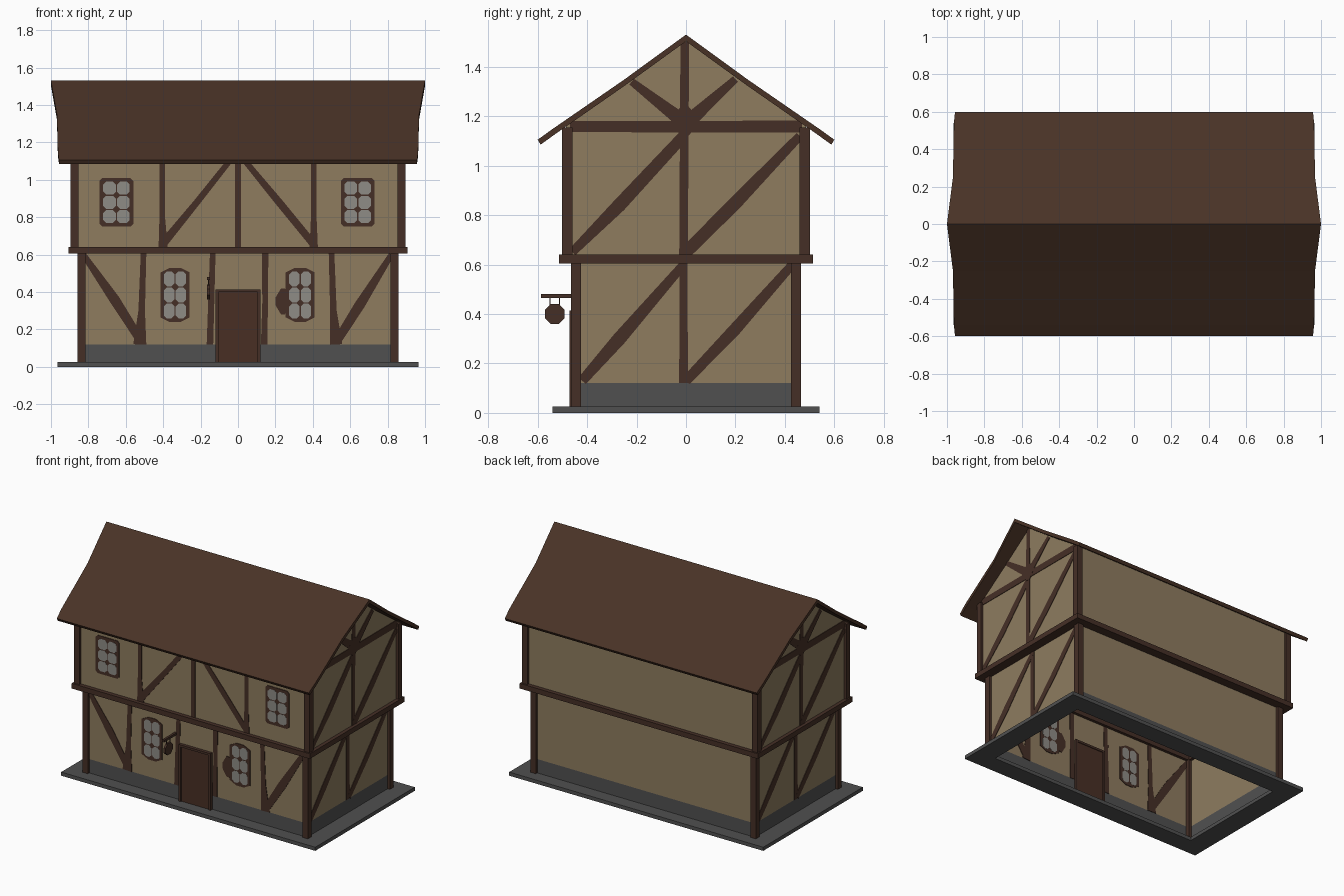
import bpy, bmesh, math
from mathutils import Vector

if "Cube" in bpy.data.objects:
    bpy.data.objects.remove(bpy.data.objects["Cube"])


def material(name, r, g, b):
    lin = lambda c: ((c / 255 + 0.055) / 1.055) ** 2.4
    m = bpy.data.materials.new(name)
    m.diffuse_color = (lin(r), lin(g), lin(b), 1)
    m.use_nodes = True
    m.node_tree.nodes["Principled BSDF"].inputs["Base Color"].default_value = m.diffuse_color
    return m


PLASTER = material("plaster", 142, 124, 95)
TIMBER = material("timber", 69, 47, 38)
ROOF = material("roof_brown", 73, 50, 38)
STONE = material("stone", 80, 80, 80)
GLASS = material("window_glass", 142, 140, 134)
DOOR = material("door_wood", 72, 47, 36)


def finish(name, bm, *mats):
    me = bpy.data.meshes.new(name)
    bm.to_mesh(me)
    bm.free()
    for m in mats:
        me.materials.append(m)
    ob = bpy.data.objects.new(name, me)
    bpy.context.collection.objects.link(ob)
    return ob


def box(bm, x0, x1, y0, y1, z0, z1):
    vs = bmesh.ops.create_cube(bm, size=1)["verts"]
    for v in vs:
        v.co = ((x0 + x1) / 2 + v.co.x * (x1 - x0),
                (y0 + y1) / 2 + v.co.y * (y1 - y0),
                (z0 + z1) / 2 + v.co.z * (z1 - z0))


def prism(bm, pts, place, w0, w1):
    """Extrude a 2D outline from depth w0 to w1 on a placed plane."""
    a = [bm.verts.new(place(u, v, w0)) for u, v in pts]
    b = [bm.verts.new(place(u, v, w1)) for u, v in pts]
    n = len(pts)
    faces = [bm.faces.new(a[::-1]), bm.faces.new(b)]
    faces += [bm.faces.new((a[i], a[(i + 1) % n], b[(i + 1) % n], b[i])) for i in range(n)]
    bmesh.ops.recalc_face_normals(bm, faces=faces)


def strip(*path):
    """Outline of a hand-hewn timber through (u, v, width) points."""
    d = (Vector(path[-1][:2]) - Vector(path[0][:2])).normalized()
    n = Vector((-d.y, d.x))
    left = [Vector(p[:2]) + n * p[2] / 2 for p in path]
    right = [Vector(p[:2]) - n * p[2] / 2 for p in path]
    return [tuple(p) for p in left + right[::-1]]


def chamfered(u0, u1, v0, v1, c, d):
    return [(u0 + c, v0), (u1 - c, v0), (u1, v0 + d), (u1, v1 - d),
            (u1 - c, v1), (u0 + c, v1), (u0, v1 - d), (u0, v0 + d)]


def ring(name, x, y, xi, yi, z0, z1, mat):
    """Rectangular frame with an open middle."""
    bm = bmesh.new()
    for s in (-1, 1):
        a, b = sorted((s * y, s * yi))
        box(bm, -x, x, a, b, z0, z1)
        a, b = sorted((s * x, s * xi))
        box(bm, a, b, -yi, yi, z0, z1)
    return finish(name, bm, mat)


def wall_tube(bm, x, y, heights):
    loops = [[bm.verts.new((sx * x, sy * y, z)) for sx, sy in ((-1, -1), (1, -1), (1, 1), (-1, 1))]
             for z in heights]
    for lo, hi in zip(loops, loops[1:]):
        for i in range(4):
            j = (i + 1) % 4
            bm.faces.new((lo[i], lo[j], hi[j], hi[i]))
    return loops


LX, LY, UX, UY = 0.84, 0.45, 0.88, 0.485

# Base kerb and jetty beams
ring("stone_base", 0.965, 0.54, 0.82, 0.41, 0, 0.025, STONE)
ring("jetty_beams", 0.905, 0.513, 0.82, 0.43, 0.605, 0.64, TIMBER)

# Ground floor walls with stone plinth
bm = bmesh.new()
wall_tube(bm, LX, LY, (0.02, 0.12, 0.62))
for f in bm.faces:
    f.material_index = 1 if f.calc_center_median().z < 0.12 else 0
finish("lower_walls", bm, PLASTER, STONE)

# Upper walls with gables
bm = bmesh.new()
top = wall_tube(bm, UX, UY, (0.62, 1.165))[-1]
for s, a, b in ((1, top[1], top[2]), (-1, top[3], top[0])):
    mid = [bm.verts.new((s * UX, s * y, z)) for y, z in ((0.25, 1.327), (0, 1.508), (-0.25, 1.327))]
    bm.faces.new([a, b] + mid)
finish("upper_walls", bm, PLASTER)

# Corner posts
for name, x, y, z0, z1 in (("lower_corner_posts", 0.857, 0.466, 0.02, 0.61),
                           ("upper_corner_posts", 0.896, 0.502, 0.63, 1.155)):
    bm = bmesh.new()
    for sx in (-1, 1):
        for sy in (-1, 1):
            cx, cy = sx * (x - 0.021), sy * (y - 0.021)
            box(bm, cx - 0.021, cx + 0.021, cy - 0.021, cy + 0.021, z0, z1)
    finish(name, bm, TIMBER)

# Bent, flared roof sheet: (y, z, half length) across the top, then back underneath
outer = [(0.6, 1.105, 0.957), (0.54, 1.148, 0.963), (0.25, 1.348, 0.968), (0, 1.53, 1.0)]
inner = [(0.588, 1.085, 0.957), (0.53, 1.127, 0.963), (0.25, 1.322, 0.968), (0, 1.503, 1.0)]
both = lambda half: [(-y, z, x) for y, z, x in half] + half[-2::-1]
bm = bmesh.new()
T = [[bm.verts.new((s * x, y, z)) for y, z, x in both(outer)] for s in (-1, 1)]
B = [[bm.verts.new((s * x, y, z)) for y, z, x in both(inner)] for s in (-1, 1)]
for i in range(6):
    bm.faces.new((T[0][i], T[1][i], T[1][i + 1], T[0][i + 1]))
    bm.faces.new((B[0][i], B[0][i + 1], B[1][i + 1], B[1][i]))
    for k in (0, 1):
        bm.faces.new((T[k][i], T[k][i + 1], B[k][i + 1], B[k][i]))
for i in (0, 6):
    bm.faces.new((T[0][i], T[1][i], B[1][i], B[0][i]))
bmesh.ops.recalc_face_normals(bm, faces=bm.faces)
finish("roof", bm, ROOF)

# Front timbers
low_front = lambda u, v, w: (u, -LY - w, v)
up_front = lambda u, v, w: (u, -UY - w, v)
low = [strip((-0.83, 0.605, 0.03), (-0.66, 0.36, 0.055), (-0.52, 0.14, 0.045)),
       strip((-0.505, 0.61, 0.03), (-0.515, 0.3, 0.035), (-0.525, 0.12, 0.07)),
       strip((-0.135, 0.61, 0.03), (-0.15, 0.12, 0.035)),
       strip((0.145, 0.61, 0.035), (0.145, 0.35, 0.03), (0.14, 0.12, 0.035)),
       strip((0.5, 0.61, 0.03), (0.51, 0.3, 0.035), (0.525, 0.12, 0.065)),
       strip((0.82, 0.6, 0.03), (0.65, 0.33, 0.055), (0.53, 0.14, 0.045)),
       chamfered(0.2, 0.28, 0.28, 0.42, 0.03, 0.05)]
up = [strip((-0.405, 1.15, 0.03), (-0.405, 0.8, 0.03), (-0.40, 0.63, 0.05)),
      strip((0, 1.15, 0.03), (0, 0.63, 0.033)),
      strip((0.405, 1.15, 0.03), (0.405, 0.8, 0.03), (0.405, 0.63, 0.045)),
      strip((-0.03, 1.12, 0.03), (-0.22, 0.88, 0.035), (-0.4, 0.66, 0.045)),
      strip((0.03, 1.11, 0.03), (0.22, 0.88, 0.04), (0.4, 0.66, 0.04))]
bm = bmesh.new()
for i, pts in enumerate(low):
    prism(bm, pts, low_front, -0.003 - i * 0.0001, 0.003 + i * 0.0001)
for i, pts in enumerate(up):
    prism(bm, pts, up_front, -0.003 - i * 0.0001, 0.003 + i * 0.0001)
finish("front_timbers", bm, TIMBER)

# Gable timbers, same on both ends (turned half round)
low = [strip((-0.01, 0.12, 0.035), (-0.01, 0.61, 0.033)),
       strip((-0.42, 0.13, 0.04), (-0.27, 0.3, 0.055), (-0.01, 0.6, 0.035)),
       strip((0.0, 0.13, 0.04), (0.2, 0.34, 0.05), (0.43, 0.6, 0.035))]
up = [strip((-0.01, 0.63, 0.035), (-0.005, 1.5, 0.035)),
      strip((-0.46, 0.65, 0.035), (-0.27, 0.84, 0.055), (-0.01, 1.12, 0.045)),
      strip((0.0, 0.65, 0.05), (0.2, 0.85, 0.055), (0.46, 1.12, 0.035)),
      strip((-0.47, 1.158, 0.045), (0.47, 1.158, 0.048)),
      strip((0.0, 1.17, 0.06), (-0.22, 1.34, 0.03)),
      strip((0.0, 1.17, 0.06), (0.2, 1.35, 0.03)),
      chamfered(-0.06, 0.05, 1.12, 1.24, 0.04, 0.05)]
bm = bmesh.new()
for s in (-1, 1):
    for x, group in ((LX, low), (UX, up)):
        place = lambda u, v, w: (s * (x + w), s * u, v)
        for i, pts in enumerate(group):
            prism(bm, pts, place, 0.001, 0.004 + i * 0.0002)
finish("gable_timbers", bm, TIMBER)

# Windows: dark frame plates with two by three panes
frames, panes = bmesh.new(), bmesh.new()
for u0, u1, v0, v1, place, c, d in ((-0.415, -0.258, 0.24, 0.53, low_front, 0.05, 0.025),
                                    (0.255, 0.41, 0.24, 0.53, low_front, 0.05, 0.025),
                                    (-0.74, -0.56, 0.75, 1.01, up_front, 0.015, 0.015),
                                    (0.55, 0.73, 0.75, 1.01, up_front, 0.015, 0.015)):
    prism(frames, chamfered(u0, u1, v0, v1, c, d), place, -0.004, 0.004)
    m = 0.016
    pw, ph = (u1 - u0 - 2 * m) / 2, (v1 - v0 - 2 * m) / 3
    for i in range(2):
        for j in range(3):
            a, b = u0 + m + i * pw, v0 + m + j * ph
            prism(panes, chamfered(a + 0.003, a + pw - 0.003, b + 0.003, b + ph - 0.003, 0.016, 0.016),
                  place, -0.0048, 0.0048)
finish("window_frames", frames, TIMBER)
finish("window_panes", panes, GLASS)

# Door and its frame
bm = bmesh.new()
box(bm, -0.105, 0.105, -0.463, -0.44, 0.02, 0.402)
finish("door", bm, DOOR)
bm = bmesh.new()
box(bm, -0.12, -0.105, -0.472, -0.435, 0.02, 0.415)
box(bm, 0.105, 0.12, -0.472, -0.435, 0.02, 0.415)
box(bm, -0.105, 0.105, -0.472, -0.435, 0.4, 0.415)
finish("door_frame", bm, TIMBER)

# Hanging sign on a bracket beside the door
bm = bmesh.new()
box(bm, -0.166, -0.15, -0.586, -0.448, 0.464, 0.48)
for y in (-0.55, -0.512):
    box(bm, -0.16, -0.156, y - 0.002, y + 0.002, 0.435, 0.466)
octagon = [(-0.531 + 0.043 * math.cos((k + 0.5) * math.pi / 4),
            0.4 + 0.043 * math.sin((k + 0.5) * math.pi / 4)) for k in range(8)]
prism(bm, octagon, lambda u, v, w: (-0.158 + w, u, v), -0.007, 0.007)
finish("hanging_sign", bm, TIMBER)
